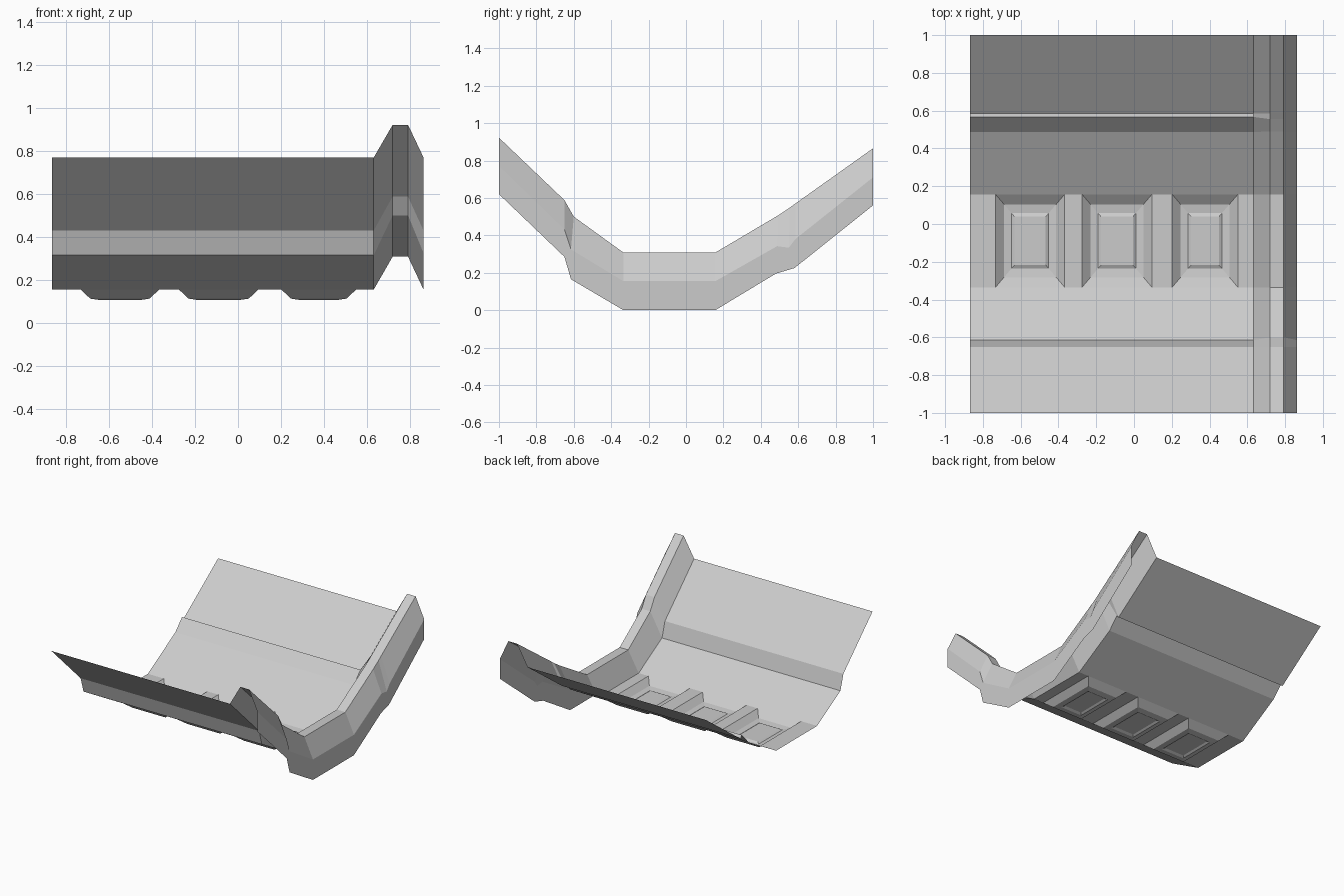
import bpy, bmesh

if "Cube" in bpy.data.objects:
    bpy.data.objects.remove(bpy.data.objects["Cube"])

X0, X1 = -0.867, 0.632          # ends of the ribbed sheet
FLOOR = 0.155

# (y, z) cross-sections, front to back
SHEET = [(-1, .77), (-.65, .43), (-.615, .315), (-.335, FLOOR), (.157, FLOOR),
         (.487, .345), (.567, .43), (.585, .41), (1, .71)]
CREST = [(-1, .922), (-.65, .588), (-.6, .5), (-.335, .308), (.157, .308),
         (.49, .505), (.555, .548), (.585, .57), (1, .865)]
EDGE = [(-1, .77), (-.65, .43), (-.615, .325), (-.335, FLOOR), (.157, FLOOR),
        (.487, .342), (.55, .334), (.585, .38), (1, .71)]
LIP = [(-1, .62), (-.65, .285), (-.615, .165), (-.335, 0), (.157, 0),
       (.48, .195), (.53, .21), (.58, .225), (1, .56)]


def finish(name, bm):
    bmesh.ops.remove_doubles(bm, verts=bm.verts, dist=1e-4)
    me = bpy.data.meshes.new(name)
    bm.to_mesh(me)
    bm.free()
    ob = bpy.data.objects.new(name, me)
    bpy.context.collection.objects.link(ob)
    return ob


def quad(bm, *pts):
    bm.faces.new([bm.verts.new(p) for p in pts])


def loft(name, sections, skip=()):
    """Skin neighbouring (x, profile) sections, facing up."""
    bm = bmesh.new()
    for (xa, pa), (xb, pb) in zip(sections, sections[1:]):
        for i in range(len(pa) - 1):
            if i not in skip:
                quad(bm, (xa, *pa[i]), (xb, *pb[i]), (xb, *pb[i + 1]), (xa, *pa[i + 1]))
    return finish(name, bm)


# Sloping walls, leaving the floor band open for the panels
loft("trough_walls", [(X0, SHEET), (X1, SHEET)], skip=(3,))

# Raised end rib with a hanging outer flange
loft("end_rib", [(X1, SHEET), (.72, CREST), (.792, CREST), (.864, EDGE), (.864, LIP)])

# Floor with three sunken panels: flat strips between them, nested rings inside
bm = bmesh.new()
Y0, Y1 = -.335, .157
panels = [(-.733, -.367), (-.275, .095), (.202, .55)]
edges = [X0] + [x for p in panels for x in p] + [X1]
for a, b in zip(edges[::2], edges[1::2]):
    quad(bm, (a, Y0, FLOOR), (b, Y0, FLOOR), (b, Y1, FLOOR), (a, Y1, FLOOR))


def ring(a, b, inset, z):
    dx = inset * .85
    return [(a + dx, Y0 + inset, z), (b - dx, Y0 + inset, z),
            (b - dx, Y1 - inset, z), (a + dx, Y1 - inset, z)]


for a, b in panels:
    rings = [ring(a, b, i, z) for i, z in
             ((0, FLOOR), (.053, .113), (.1, .107), (.118, .116))]
    for r, s in zip(rings, rings[1:]):
        for i in range(4):
            j = (i + 1) % 4
            quad(bm, r[i], r[j], s[j], s[i])
    quad(bm, *rings[-1])
finish("floor_panels", bm)
